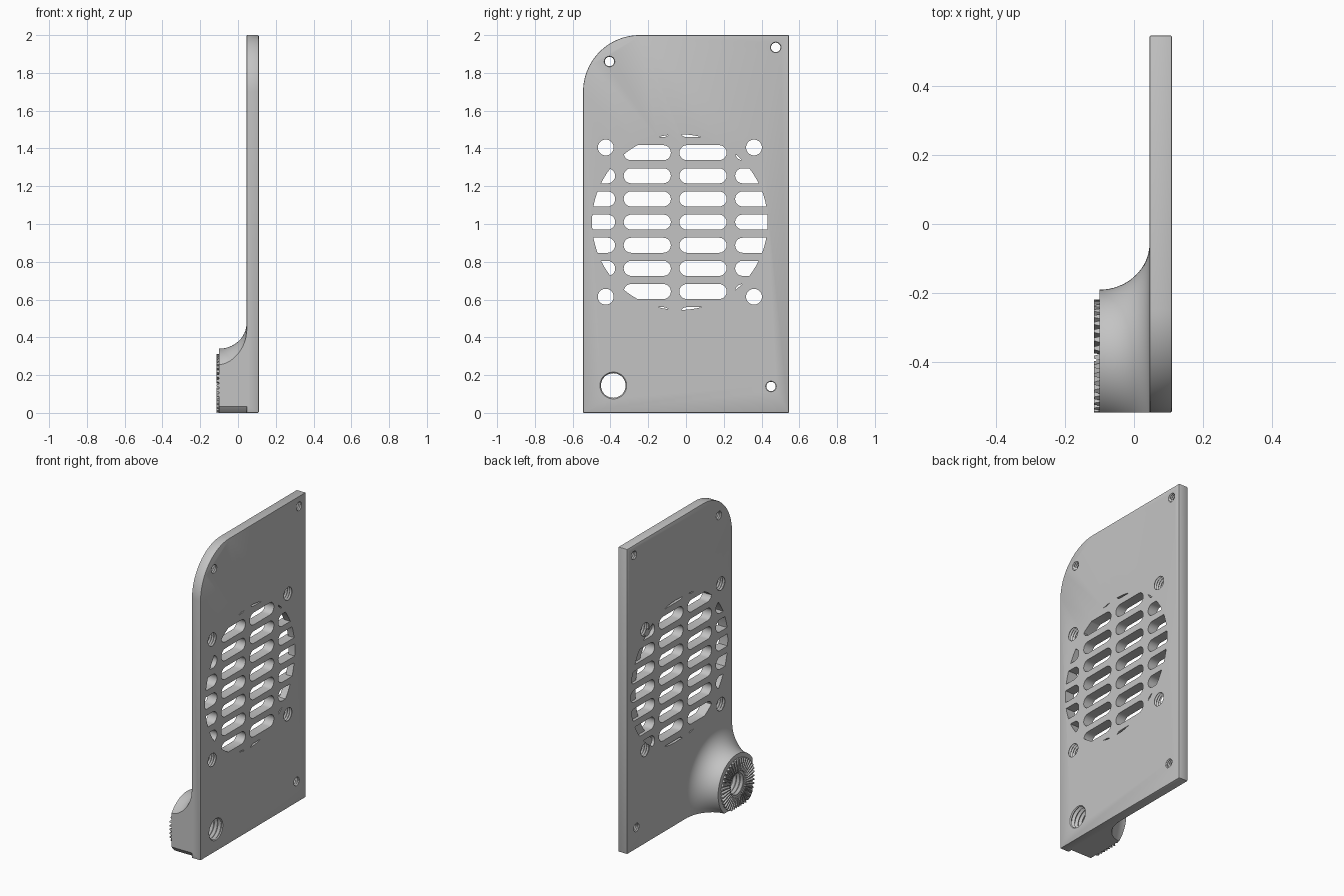
import bpy, bmesh, math

cube = bpy.data.objects.get("Cube")
if cube:
    bpy.data.objects.remove(cube, do_unlink=True)

grey = bpy.data.materials.new("plain grey")
grey.use_nodes = True
grey.diffuse_color = (0.55, 0.55, 0.55, 1)
grey.node_tree.nodes["Principled BSDF"].inputs["Base Color"].default_value = (0.55, 0.55, 0.55, 1)

BACK, FACE = 0.045, 0.11        # plate thickness along x
HALF, HEIGHT = 0.545, 2.0       # plate half width and height
HUB = (-0.385, 0.145)           # hub axis (y, z)
HUB_R, FLARE, HUB_X = 0.195, 0.135, -0.10
FAN = (-0.0325, 1.01)           # vent centre (y, z)
FAN_R = 0.465


def finish(name, bm):
    bmesh.ops.recalc_face_normals(bm, faces=bm.faces)
    mesh = bpy.data.meshes.new(name)
    bm.to_mesh(mesh)
    bm.free()
    mesh.materials.append(grey)
    ob = bpy.data.objects.new(name, mesh)
    bpy.context.collection.objects.link(ob)
    return ob


def loft(bm, rings):
    """Skin matching closed rings of points and cap both ends."""
    loops = [[bm.verts.new(p) for p in ring] for ring in rings]
    n = len(loops[0])
    for a, b in zip(loops, loops[1:]):
        for i in range(n):
            j = (i + 1) % n
            bm.faces.new((a[i], a[j], b[j], b[i]))
    bm.faces.new(loops[0])
    bm.faces.new(loops[-1])


def arc(cy, cz, r, start, end, steps):
    angles = [math.radians(start + (end - start) * i / steps) for i in range(steps + 1)]
    return [(cy + r * math.cos(a), cz + r * math.sin(a)) for a in angles]


def prisms(name, outlines, x0, x1):
    bm = bmesh.new()
    for pts in outlines:
        loft(bm, [[(x, y, z) for y, z in pts] for x in (x0, x1)])
    return finish(name, bm)


def lathe(name, centre, profile, sides=64):
    """Solid of revolution about an axis along x; profile is (x, radius)."""
    bm = bmesh.new()
    loft(bm, [[(x, y, z) for y, z in arc(*centre, r, 0, 360, sides)[:-1]] for x, r in profile])
    return finish(name, bm)


def apply_modifier(ob, mod):
    bpy.ops.object.select_all(action='DESELECT')
    bpy.context.view_layer.objects.active = ob
    ob.select_set(True)
    bpy.ops.object.modifier_apply(modifier=mod.name)


def combine(ob, tool, operation):
    mod = ob.modifiers.new("combine", 'BOOLEAN')
    mod.operation, mod.solver, mod.object = operation, 'EXACT', tool
    apply_modifier(ob, mod)
    bpy.data.objects.remove(tool, do_unlink=True)


def bounds_box():
    lo, hi = -HALF, HALF
    return prisms("bounds", [[(lo, 0), (hi, 0), (hi, HEIGHT), (lo, HEIGHT)]], -1, 1)


def threaded_cutter(centre, r, depth, x0, x1, pitch, sides=32):
    count = round((x1 - x0) / pitch)
    profile = [(x0 + (x1 - x0) * i / (2 * count), r + depth * (i % 2))
               for i in range(2 * count + 1)]
    return lathe("thread_cutter", centre, profile, sides)


# Plate with one large rounded corner and softened edges
R = 0.3
outline = [(-HALF, 0), (HALF, 0), (HALF, HEIGHT)]
outline += arc(-HALF + R, HEIGHT - R, R, 90, 180, 24)
plate = prisms("mounting_plate", [outline], BACK, FACE)
bevel = plate.modifiers.new("edges", 'BEVEL')
bevel.width, bevel.segments = 0.005, 2
bevel.limit_method, bevel.angle_limit = 'ANGLE', math.radians(40)
apply_modifier(plate, bevel)

# Vent slots, clipped to a round field
def slot(y, z, half=0.125, r=0.04):
    return (arc(y + half - r, z, r, -90, 90, 10) + arc(y - half + r, z, r, 90, 270, 10))

def vent_cutter(shift, x0, x1):
    slots = [slot(-0.5 + 0.295 * c, FAN[1] + 0.1225 * row)
             for c in range(4) for row in range(-4, 5)]
    cutter = prisms("slot_cutter", slots, x0, x1)
    field = lathe("vent_field", (FAN[0] + shift, FAN[1]), [(-0.5, FAN_R), (0.5, FAN_R)], 96)
    combine(cutter, field, 'INTERSECT')
    return cutter

combine(plate, vent_cutter(0, 0, 0.2), 'DIFFERENCE')
# Shallow continuation of the slots on the hub side
combine(plate, vent_cutter(0.08, 0, BACK + 0.02), 'DIFFERENCE')

# Flared hub, trimmed flush with the plate edges
flare = [(HUB_X + (BACK - HUB_X) * math.sin(t), HUB_R + FLARE * (1 - math.cos(t)))
         for t in (math.pi / 2 * i / 16 for i in range(17))]
hub = lathe("hub", HUB, flare + [(BACK + 0.01, HUB_R + FLARE)], 96)
combine(hub, bounds_box(), 'INTERSECT')
hy, hz = HUB
corner = arc(hy, hz, HUB_R, 180, 270, 24) + [(hy, hz - 0.5), (hy - 0.5, hz - 0.5), (hy - 0.5, hz)]
combine(hub, prisms("corner_cutter", [corner], -0.3, 0.08), 'DIFFERENCE')
combine(plate, hub, 'UNION')

# Threaded holes: hub bore, fan screws, mounting screws
combine(plate, threaded_cutter(HUB, 0.065, 0.013, -0.13, 0.13, 0.026, 48), 'DIFFERENCE')
for sy in (-1, 1):
    for sz in (-1, 1):
        place = (FAN[0] + sy * 0.3925, FAN[1] + sz * 0.395)
        combine(plate, threaded_cutter(place, 0.042, 0.009, 0.03, 0.126, 0.016), 'DIFFERENCE')
for place in ((0.475, 1.935), (-0.405, 1.86), (0.45, 0.14)):
    combine(plate, threaded_cutter(place, 0.025, 0.005, 0.03, 0.126, 0.012, 24), 'DIFFERENCE')

# Radial locking teeth on the hub face
bm = bmesh.new()
COUNT = 40
for k in range(COUNT):
    a = math.tau * k / COUNT
    rings = []
    for r in (0.085, 0.167):
        ring = []
        for x, w in ((HUB_X + 0.002, -0.36), (-0.115, -0.17), (-0.115, 0.17), (HUB_X + 0.002, 0.36)):
            t = a + w * math.tau / COUNT
            ring.append((x, hy + r * math.cos(t), hz + r * math.sin(t)))
        rings.append(ring)
    loft(bm, rings)
teeth = finish("locking_teeth", bm)
combine(teeth, bounds_box(), 'INTERSECT')

# Smooth curved walls, keep edges crisp
bpy.ops.object.select_all(action='DESELECT')
plate.select_set(True)
bpy.context.view_layer.objects.active = plate
bpy.ops.object.shade_smooth_by_angle(angle=math.radians(30))
